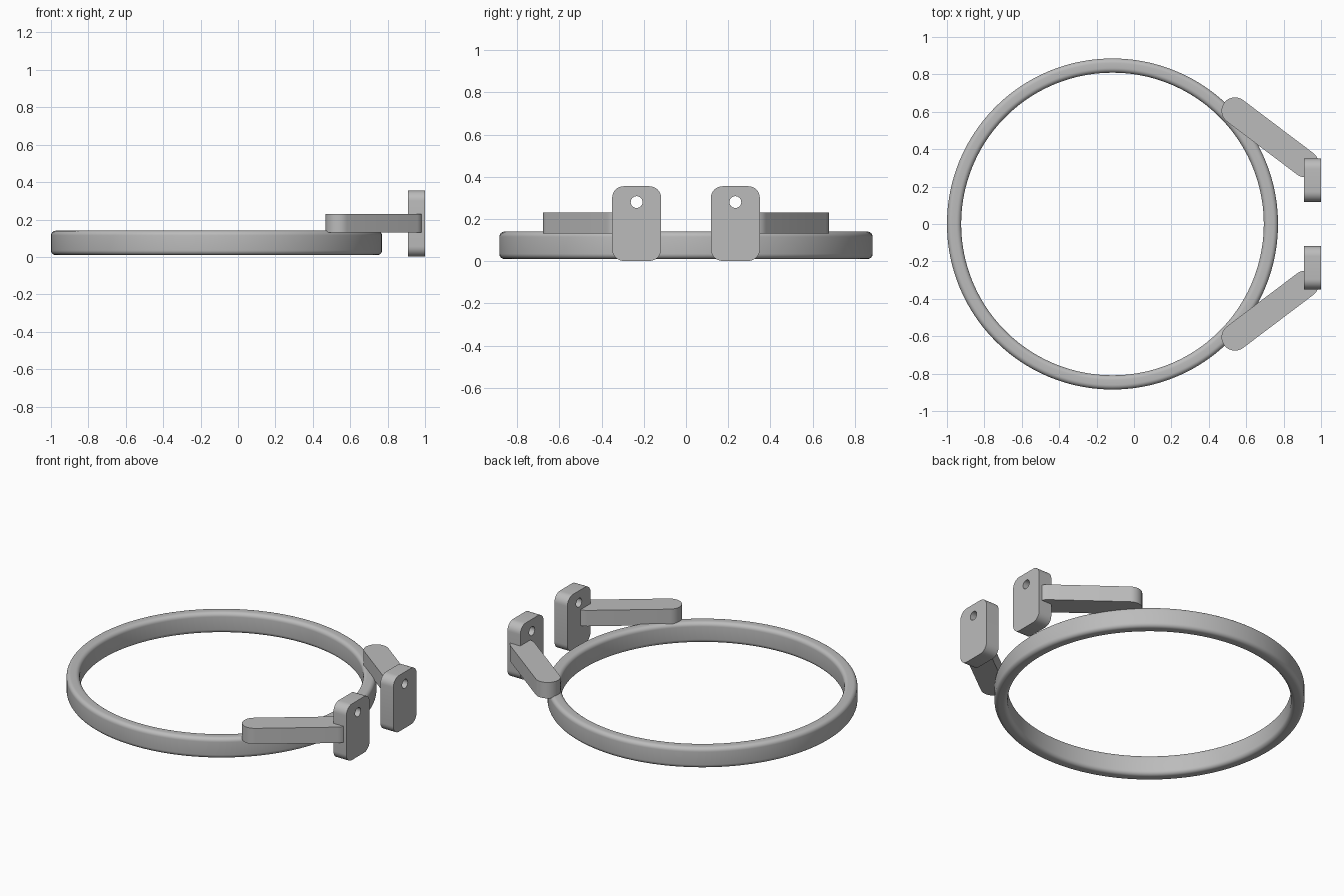
import bpy, bmesh
from math import sin, cos, pi, radians, atan2
from mathutils import Matrix, Vector

cube = bpy.data.objects.get("Cube")
if cube:
    bpy.data.objects.remove(cube)

grey = bpy.data.materials.new("plain grey")
grey.use_nodes = True
colour = (0.5, 0.5, 0.5, 1)
grey.diffuse_color = colour
grey.node_tree.nodes["Principled BSDF"].inputs["Base Color"].default_value = colour


def arc(cx, cy, r, start, end, steps):
    return [(cx + r * cos(start + (end - start) * i / steps),
             cy + r * sin(start + (end - start) * i / steps)) for i in range(steps + 1)]


def rounded_rect(cx, cy, w, h, r, steps=8):
    points = []
    for i, (sx, sy) in enumerate([(1, 1), (-1, 1), (-1, -1), (1, -1)]):
        points += arc(cx + sx * (w / 2 - r), cy + sy * (h / 2 - r), r,
                      i * pi / 2, (i + 1) * pi / 2, steps)
    return points


def finish(bm, name):
    bmesh.ops.recalc_face_normals(bm, faces=bm.faces)
    mesh = bpy.data.meshes.new(name)
    bm.to_mesh(mesh)
    bm.free()
    mesh.materials.append(grey)
    obj = bpy.data.objects.new(name, mesh)
    bpy.context.collection.objects.link(obj)
    bpy.ops.object.select_all(action='DESELECT')
    bpy.context.view_layer.objects.active = obj
    obj.select_set(True)
    bpy.ops.object.shade_smooth_by_angle(angle=radians(35))
    return obj


def add_loop(bm, points):
    verts = [bm.verts.new((x, y, 0)) for x, y in points]
    return [bm.edges.new((a, b)) for a, b in zip(verts, verts[1:] + verts[:1])]


def slab(name, loops, depth, matrix):
    """Fill flat outlines (later ones are holes) and extrude them."""
    bm = bmesh.new()
    edges = [e for points in loops for e in add_loop(bm, points)]
    bmesh.ops.triangle_fill(bm, use_beauty=True, use_dissolve=False, edges=edges)
    out = bmesh.ops.extrude_face_region(bm, geom=bm.faces[:], use_keep_orig=True)
    top = [g for g in out["geom"] if isinstance(g, bmesh.types.BMVert)]
    bmesh.ops.translate(bm, verts=top, vec=(0, 0, depth))
    bmesh.ops.transform(bm, matrix=matrix, verts=bm.verts)
    return finish(bm, name)


# Ring: rounded rectangular section swept around the z axis
bm = bmesh.new()
section = rounded_rect(0.847, 0.075, 0.076, 0.13, 0.025, 6)
edges = add_loop(bm, section)
bmesh.ops.transform(bm, matrix=Matrix.Rotation(pi / 2, 4, 'X'), verts=bm.verts)
bmesh.ops.spin(bm, geom=bm.verts[:] + edges, cent=(0, 0, 0), axis=(0, 0, 1),
               angle=2 * pi, steps=160, use_merge=True)
bmesh.ops.remove_doubles(bm, verts=bm.verts, dist=0.0001)
bmesh.ops.translate(bm, verts=bm.verts, vec=(-0.115, 0, 0))
finish(bm, "ring")

# Matrix that stands an outline up in the y-z plane, extruding along x
upright = Matrix(((0, 0, 1, 0.91), (1, 0, 0, 0), (0, 1, 0, 0), (0, 0, 0, 1)))

for side, s in (("left_end", 1), ("right_end", -1)):
    side = "back" if s > 0 else "front"

    # Arm: round-ended bar from the ring to the lug
    start, end = Vector((0.54, 0.605 * s)), Vector((0.915, 0.322 * s))
    run = end - start
    r = 0.072
    outline = arc(run.length, 0, r, -pi / 2, pi / 2, 20) + arc(0, 0, r, pi / 2, 3 * pi / 2, 20)
    place = Matrix.Translation((start.x, start.y, 0.13)) @ Matrix.Rotation(atan2(run.y, run.x), 4, 'Z')
    slab(side + "_arm", [outline], 0.1, place)

    # Lug: rounded plate with a bolt hole
    plate = rounded_rect(0.234 * s, 0.178, 0.232, 0.354, 0.055)
    hole = arc(0.234 * s, 0.28, 0.028, 0, 2 * pi, 24)[:-1]
    slab(side + "_lug", [plate, hole], 0.09, upright)
